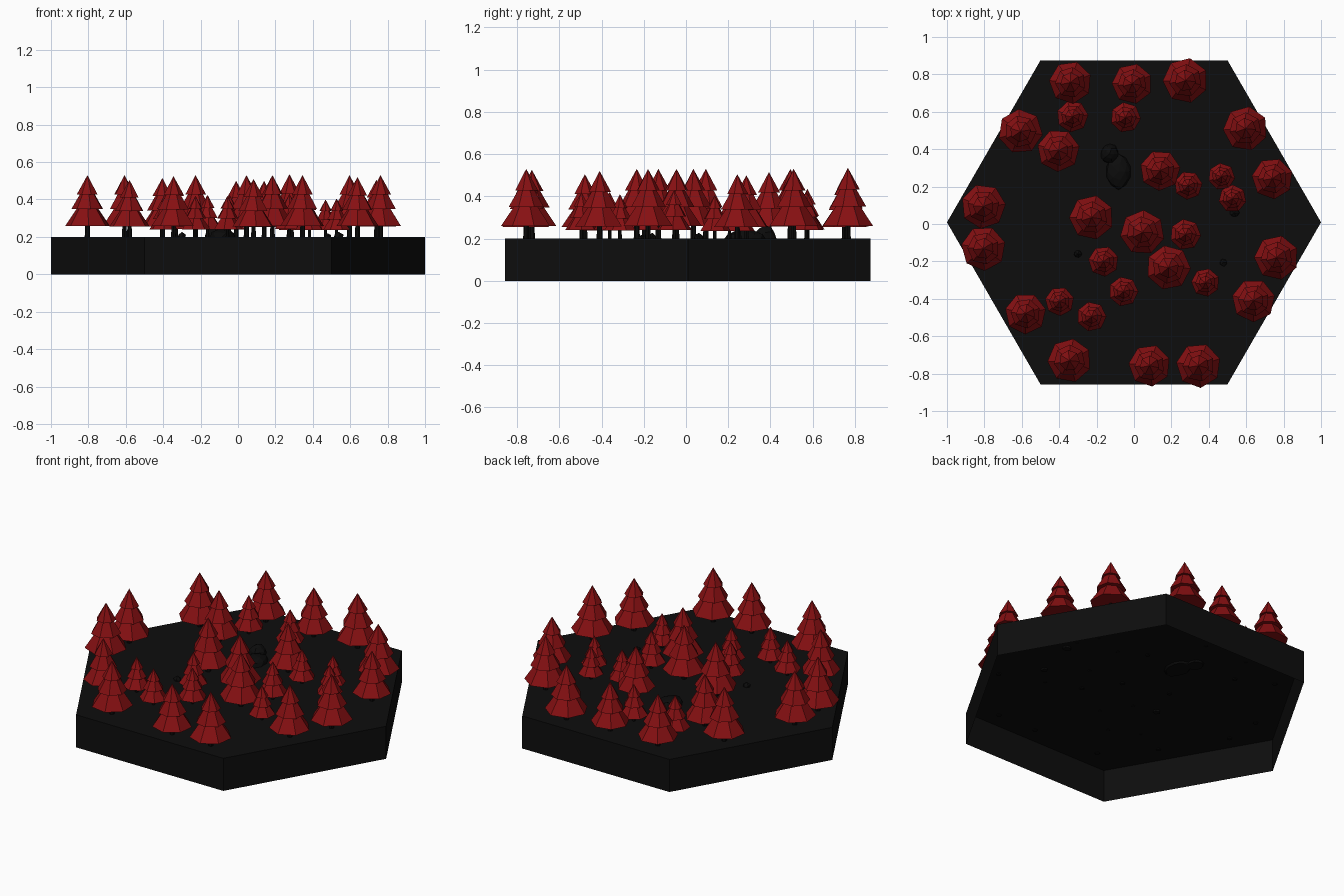
import bpy, bmesh, math, random
from mathutils import Matrix, Vector

if "Cube" in bpy.data.objects:
    bpy.data.objects.remove(bpy.data.objects["Cube"])

random.seed(4)
GROUND = 0.2


def material(name, rgb):
    m = bpy.data.materials.new(name)
    m.diffuse_color = (*rgb, 1)
    m.use_nodes = True
    m.node_tree.nodes["Principled BSDF"].inputs["Base Color"].default_value = m.diffuse_color
    return m


RED = material("red needles", (0.24, 0.005, 0.006))
SOIL = material("black ground", (0.0042, 0.0042, 0.0042))
BARK = material("black bark", (0.003, 0.003, 0.003))
STONE = material("dark stone", (0.0035, 0.0035, 0.0035))


def finish(name, bm, mats):
    me = bpy.data.meshes.new(name)
    bm.to_mesh(me)
    bm.free()
    for m in mats:
        me.materials.append(m)
    ob = bpy.data.objects.new(name, me)
    bpy.context.collection.objects.link(ob)
    return ob


def frustum(bm, sides, r1, r2, z1, z2, turn, mat):
    mx = Matrix.Translation((0, 0, (z1 + z2) / 2)) @ Matrix.Rotation(turn, 4, 'Z')
    before = set(bm.faces)
    bmesh.ops.create_cone(bm, cap_ends=True, segments=sides, radius1=r1,
                          radius2=r2, depth=z2 - z1, matrix=mx)
    for f in bm.faces:
        if f not in before:
            f.material_index = mat


# hexagonal tile: top and walls, open underneath
bm = bmesh.new()
low, high = [], []
for i in range(6):
    a = i * math.pi / 3
    x, y = math.cos(a), math.sin(a) + 0.009
    low.append(bm.verts.new((x, y, 0)))
    high.append(bm.verts.new((x, y, GROUND)))
bm.faces.new(high)
for i in range(6):
    j = (i + 1) % 6
    bm.faces.new((low[i], low[j], high[j], high[i]))
finish("hex_tile", bm, [SOIL])


# tree: trunk and three stacked skirts, seven-sided
def tree(name, x, y, top):
    bm = bmesh.new()
    t = random.uniform(0, math.tau)
    frustum(bm, 6, 0.015, 0.012, -0.005, 0.08, t, 0)
    frustum(bm, 7, 0.121, 0.050, 0.06, 0.165, t, 1)
    frustum(bm, 7, 0.087, 0.032, 0.15, 0.245, t + 0.15, 1)
    frustum(bm, 7, 0.057, 0.0, 0.23, 0.333, t + 0.3, 1)
    ob = finish(name, bm, [BARK, RED])
    ob.location = (x, y, GROUND)
    s = (top - GROUND) / 0.333
    ob.scale = (s, s, s)


big = [(-.34, .757, .515), (-.01, .75, .5), (.275, .767, .535), (-.607, .495, .53),
       (-.404, .393, .515), (.596, .51, .53), (.14, .286, .5), (.74, .243, .505),
       (-.805, .094, .53), (-.805, -.131, .53), (-.227, .035, .53), (.045, -.045, .53),
       (.184, -.233, .53), (.762, -.18, .53), (.639, -.409, .52), (-.58, -.479, .505),
       (-.345, -.73, .525), (.083, -.757, .51), (.345, -.757, .53)]
small = [(-.329, .575, .435), (-.045, .57, .425), (.29, .206, .41), (.468, .254, .4),
         (.527, .136, .405), (.275, -.056, .43), (-.163, -.2, .425), (-.056, -.361, .42),
         (.382, -.313, .41), (-.398, -.414, .415), (-.227, -.495, .42)]
for n, p in enumerate(big):
    tree(f"tall_tree_{n + 1}", *p)
for n, p in enumerate(small):
    tree(f"small_tree_{n + 1}", *p)

# rocks: squashed, slightly uneven low-poly lumps: x, y, rx, ry, height
rocks = [(-.083, .28, .07, .095, .045), (-.13, .375, .05, .055, .062),
         (-.30, -.16, .025, .022, .027), (.478, -.206, .022, .025, .02),
         (.537, .06, .03, .025, .027)]
for n, (x, y, rx, ry, h) in enumerate(rocks):
    bm = bmesh.new()
    bmesh.ops.create_icosphere(bm, subdivisions=1 if n > 1 else 2, radius=1)
    for v in bm.verts:
        v.co *= random.uniform(0.92, 1.03)
        v.co = Vector((v.co.x * rx, v.co.y * ry, max(v.co.z * h, -0.01)))
    ob = finish(f"rock_{n + 1}", bm, [STONE])
    ob.location = (x, y, GROUND)
